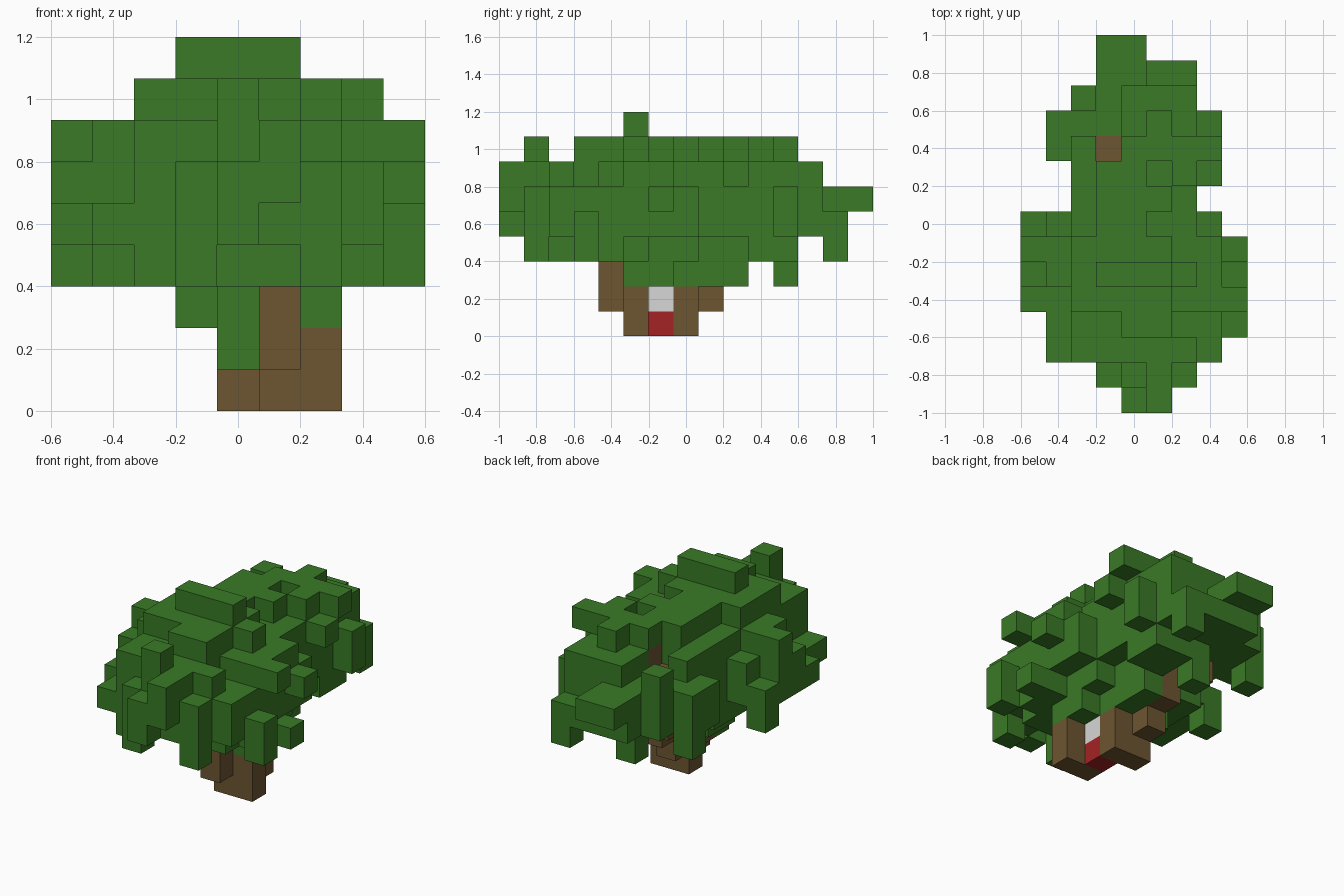
import bpy
import bmesh
from mathutils import Vector

default_cube = bpy.data.objects.get("Cube")
if default_cube:
    bpy.data.objects.remove(default_cube, do_unlink=True)

CELL = 2 / 15
ORIGIN = Vector((-4.5, -7.5, 0))


def make_material(name, red, green, blue):
    material = bpy.data.materials.new(name)
    material.use_nodes = True
    colour = (red, green, blue, 1)
    material.diffuse_color = colour
    shader = material.node_tree.nodes["Principled BSDF"]
    shader.inputs["Base Color"].default_value = colour
    shader.inputs["Roughness"].default_value = 0.9
    return material


leaf_green = make_material("leaf green", 0.041, 0.195, 0.019)
bark_brown = make_material("bark brown", 0.153, 0.092, 0.031)
door_red = make_material("door red", 0.37, 0.017, 0.019)
pale_grey = make_material("pale grey", 0.68, 0.68, 0.68)


def block(x, y, z):
    """All grid cells inside three half-open ranges."""
    return {(i, j, k) for i in range(*x) for j in range(*y) for k in range(*z)}


def build(name, material, *blocks):
    """Joins blocks into one mesh that keeps only the exposed cell faces."""
    cells = set().union(*blocks)
    bm = bmesh.new()
    for cell in sorted(cells):
        centre = Vector(cell) + Vector((0.5, 0.5, 0.5)) + ORIGIN
        for axis in range(3):
            for sign in (-1, 1):
                normal = Vector((0, 0, 0))
                normal[axis] = sign
                if tuple(int(c + n) for c, n in zip(cell, normal)) in cells:
                    continue
                u = Vector((0, 0, 0))
                u[(axis + 1) % 3] = 0.5
                v = normal.cross(u)
                middle = centre + normal * 0.5
                corners = (middle - u - v, middle + u - v, middle + u + v, middle - u + v)
                bm.faces.new([bm.verts.new(c * CELL) for c in corners])
    bmesh.ops.remove_doubles(bm, verts=bm.verts, dist=0.001)
    mesh = bpy.data.meshes.new(name)
    bm.to_mesh(mesh)
    bm.free()
    mesh.materials.append(material)
    obj = bpy.data.objects.new(name, mesh)
    bpy.context.scene.collection.objects.link(obj)
    return obj


# Central mass of the crown with its stepped top
crown = [
    block((2, 7), (4, 8), (3, 7)),
    block((2, 6), (8, 9), (3, 4)),
    block((2, 7), (8, 9), (4, 7)),
    block((2, 6), (4, 7), (7, 8)),
    block((2, 6), (3, 4), (3, 7)),
    block((4, 6), (3, 4), (7, 8)),
    block((3, 5), (7, 9), (7, 8)),
    block((5, 6), (8, 9), (7, 8)),
    block((3, 6), (5, 6), (8, 9)),
    block((6, 7), (5, 6), (7, 8)),
]

# Clumps at the front
front_clumps = [
    block((2, 7), (2, 3), (4, 7)),
    block((2, 3), (2, 3), (3, 4)),
    block((6, 8), (2, 4), (4, 6)),
    block((6, 7), (3, 4), (3, 4)),
    block((3, 4), (1, 2), (3, 6)),
    block((4, 5), (1, 2), (5, 8)),
    block((5, 6), (1, 2), (4, 7)),
    block((6, 7), (1, 2), (3, 6)),
    block((4, 5), (0, 1), (4, 6)),
    block((5, 6), (0, 1), (5, 7)),
    block((1, 2), (2, 3), (4, 5)),
]

# Clumps on both flanks
side_clumps = [
    block((1, 2), (3, 5), (4, 5)),
    block((1, 2), (5, 6), (4, 7)),
    block((0, 2), (6, 7), (4, 7)),
    block((0, 1), (4, 5), (4, 5)),
    block((0, 1), (5, 6), (4, 6)),
    block((0, 1), (7, 8), (3, 5)),
    block((1, 2), (7, 8), (4, 6)),
    block((7, 8), (4, 7), (4, 7)),
    block((7, 8), (4, 6), (3, 4)),
    block((7, 8), (7, 8), (4, 6)),
    block((8, 9), (3, 4), (3, 5)),
    block((8, 9), (4, 5), (6, 7)),
    block((8, 9), (5, 6), (3, 4)),
    block((8, 9), (6, 7), (5, 6)),
]

# Narrower rear part of the crown
rear_clumps = [
    block((4, 7), (9, 10), (4, 7)),
    block((5, 7), (10, 11), (4, 7)),
    block((4, 5), (10, 11), (4, 6)),
    block((4, 7), (11, 13), (4, 7)),
    block((5, 6), (9, 10), (3, 4)),
    block((5, 7), (10, 12), (3, 4)),
    block((3, 5), (9, 10), (4, 8)),
    block((4, 6), (10, 11), (7, 8)),
    block((6, 7), (9, 11), (7, 8)),
    block((7, 8), (9, 10), (6, 7)),
    block((7, 8), (10, 11), (7, 8)),
    block((5, 6), (11, 12), (7, 8)),
    block((7, 8), (11, 12), (4, 6)),
    block((2, 3), (9, 12), (4, 6)),
    block((2, 3), (9, 11), (6, 7)),
    block((3, 4), (11, 13), (4, 6)),
    block((1, 2), (10, 12), (4, 6)),
    block((1, 2), (11, 12), (3, 4)),
    block((2, 3), (12, 13), (4, 7)),
    block((3, 5), (13, 14), (4, 6)),
    block((4, 7), (13, 14), (4, 5)),
    block((6, 7), (13, 14), (3, 4)),
    block((3, 5), (14, 15), (5, 6)),
]

# Leaves hanging below the crown
hanging_leaves = [
    block((4, 5), (11, 12), (2, 4)),
    block((4, 5), (5, 9), (2, 3)),
    block((3, 4), (6, 8), (2, 3)),
    block((6, 7), (5, 7), (2, 3)),
    block((5, 6), (7, 10), (2, 3)),
    block((4, 5), (5, 6), (1, 2)),
]

build("foliage", leaf_green, *crown, *front_clumps, *side_clumps,
      *rear_clumps, *hanging_leaves)

# Trunk with a niche in its side
build("trunk", bark_brown,
      block((5, 7), (5, 6), (0, 2)),
      block((4, 6), (7, 8), (0, 2)),
      block((4, 5), (6, 7), (1, 2)),
      block((4, 5), (8, 9), (1, 2)),
      block((5, 6), (4, 5), (1, 3)),
      block((5, 6), (5, 7), (2, 3)))

# Branch rising through the rear of the crown
build("rear_branch", bark_brown,
      block((4, 5), (9, 10), (2, 4)),
      block((3, 4), (10, 11), (3, 6)),
      block((4, 5), (10, 11), (6, 7)))

# Red and pale cells set in the niche
build("niche_base", door_red, block((5, 6), (6, 7), (0, 1)))
build("niche_top", pale_grey, block((5, 6), (6, 7), (1, 2)))
